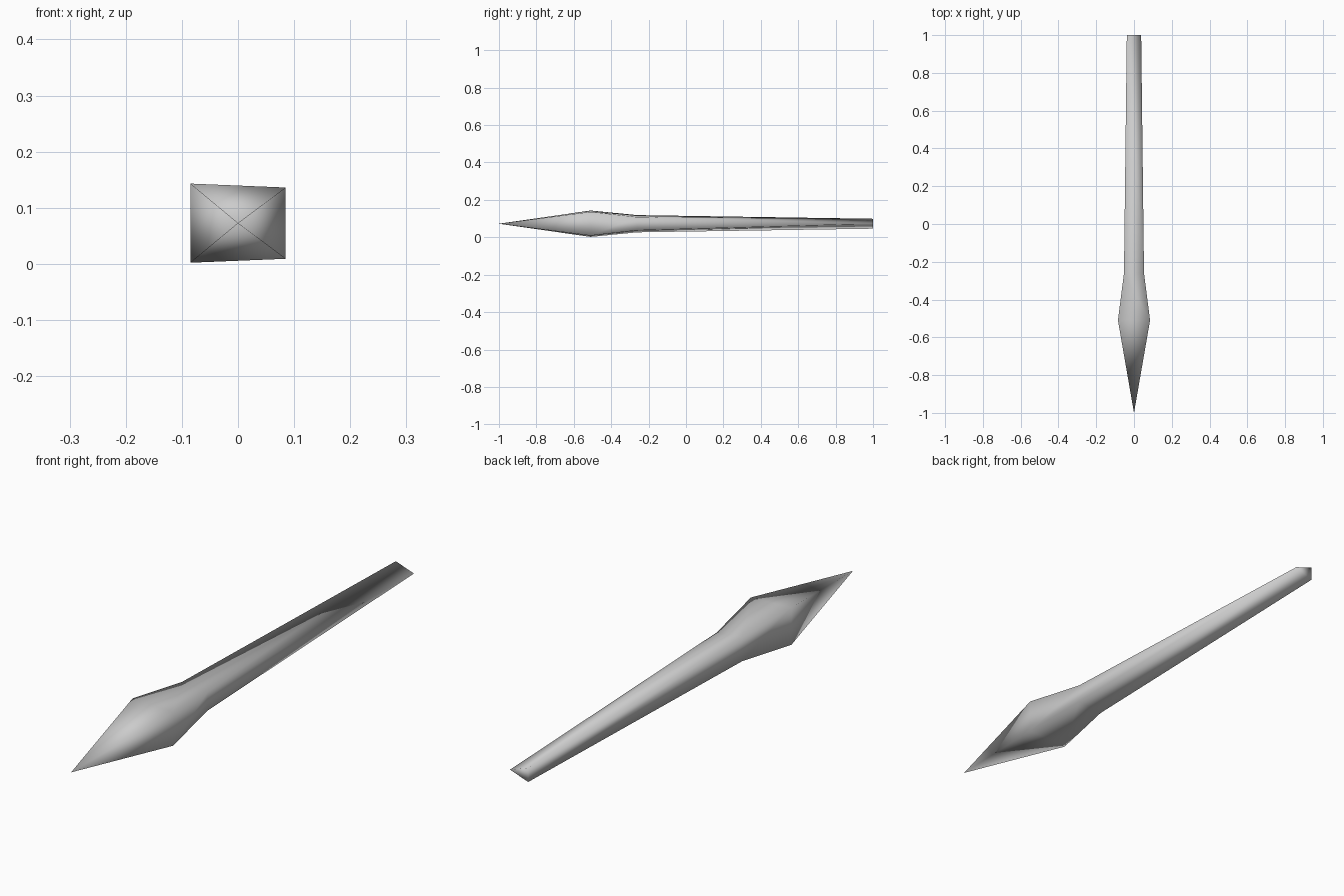
import bpy, bmesh

old = bpy.data.objects.get("Cube")
if old:
    bpy.data.objects.remove(old, do_unlink=True)

# Single plain grey material
grey = bpy.data.materials.new("plain_grey")
grey.use_nodes = True
colour = (0.6, 0.6, 0.6, 1)
grey.diffuse_color = colour
grey.node_tree.nodes["Principled BSDF"].inputs["Base Color"].default_value = colour

MID = 0.0725
# Stations: y, half width, half height on the -x side, half height on the +x side
STATIONS = [(-0.51, 0.085, 0.0705, 0.0635),
            (-0.26, 0.053, 0.046, 0.035),
            (1.0, 0.038, 0.0265, 0.0)]

bm = bmesh.new()
tip = bm.verts.new((0, -1, MID))


def ring(y, w, h_right, h_left):
    corners = [(-w, -h_right), (w, -h_left), (w, h_left), (-w, h_right)]
    return [bm.verts.new((x, y, MID + z)) for x, z in corners]


rings = [ring(*s) for s in STATIONS]

# Pointed head
for i in range(4):
    bm.faces.new((tip, rings[0][i], rings[0][(i + 1) % 4]))

# Neck and tapering shaft
for a, b in zip(rings, rings[1:]):
    for i in range(4):
        j = (i + 1) % 4
        bm.faces.new((a[i], b[i], b[j], a[j]))

# End cap, closing to a wedge on the +x side
bm.faces.new(rings[-1])
bmesh.ops.remove_doubles(bm, verts=bm.verts[:], dist=0.0005)
bmesh.ops.recalc_face_normals(bm, faces=bm.faces[:])
for f in bm.faces:
    f.smooth = True

mesh = bpy.data.meshes.new("spike")
bm.to_mesh(mesh)
bm.free()
mesh.materials.append(grey)
spike = bpy.data.objects.new("spike", mesh)
bpy.context.collection.objects.link(spike)
